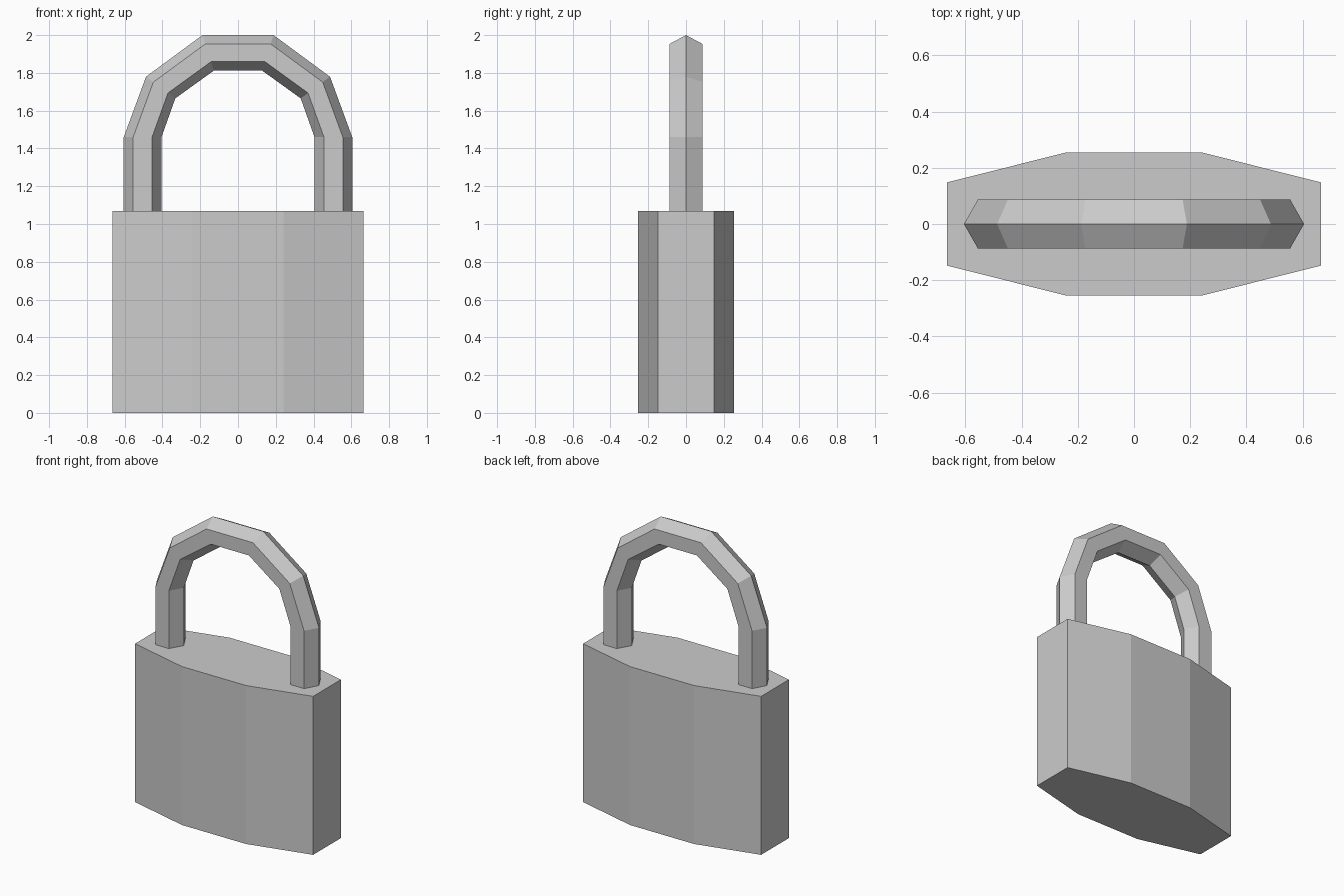
import bpy, bmesh
from mathutils import Vector

if "Cube" in bpy.data.objects:
    bpy.data.objects.remove(bpy.data.objects["Cube"])


def finish(bm, name):
    bmesh.ops.recalc_face_normals(bm, faces=bm.faces)
    mesh = bpy.data.meshes.new(name)
    bm.to_mesh(mesh)
    bm.free()
    obj = bpy.data.objects.new(name, mesh)
    bpy.context.collection.objects.link(obj)
    return obj


# Lock body: eight-sided outline extruded upwards
BODY_TOP = 1.07
half = [(0.665, -0.148), (0.665, 0.148), (0.24, 0.255)]
quarter = [(0.665, 0.148), (0.24, 0.255)]
outline = (quarter + [(-x, y) for x, y in reversed(quarter)]
           + [(-x, -y) for x, y in quarter]
           + [(x, -y) for x, y in reversed(quarter)])
bm = bmesh.new()
base = bm.faces.new([bm.verts.new((x, y, 0)) for x, y in outline])
top = bmesh.ops.extrude_face_region(bm, geom=[base], use_keep_orig=True)
bmesh.ops.translate(bm, vec=(0, 0, BODY_TOP),
                    verts=[v for v in top["geom"] if isinstance(v, bmesh.types.BMVert)])
finish(bm, "lock_body")

# Shackle: hexagonal section swept along an arch (inner and outer edge points)
right = [((0.405, BODY_TOP), (0.605, BODY_TOP)),
         ((0.405, 1.46), (0.605, 1.46)),
         ((0.332, 1.665), (0.487, 1.78)),
         ((0.128, 1.812), (0.188, 2.0))]
path = right + [((-a, b), (-c, d)) for (a, b), (c, d) in reversed(right)]
section = [(1, 0), (0.75, 0.088), (0.25, 0.088), (0, 0), (0.25, -0.088), (0.75, -0.088)]

bm = bmesh.new()
rings = []
for inner, outer in path:
    ring = []
    for t, y in section:
        p = Vector(inner).lerp(Vector(outer), t)
        ring.append(bm.verts.new((p.x, y, p.y)))
    rings.append(ring)
for a, b in zip(rings, rings[1:]):
    for i in range(6):
        j = (i + 1) % 6
        bm.faces.new((a[i], a[j], b[j], b[i]))
bm.faces.new(rings[0])
bm.faces.new(rings[-1])
finish(bm, "shackle")
